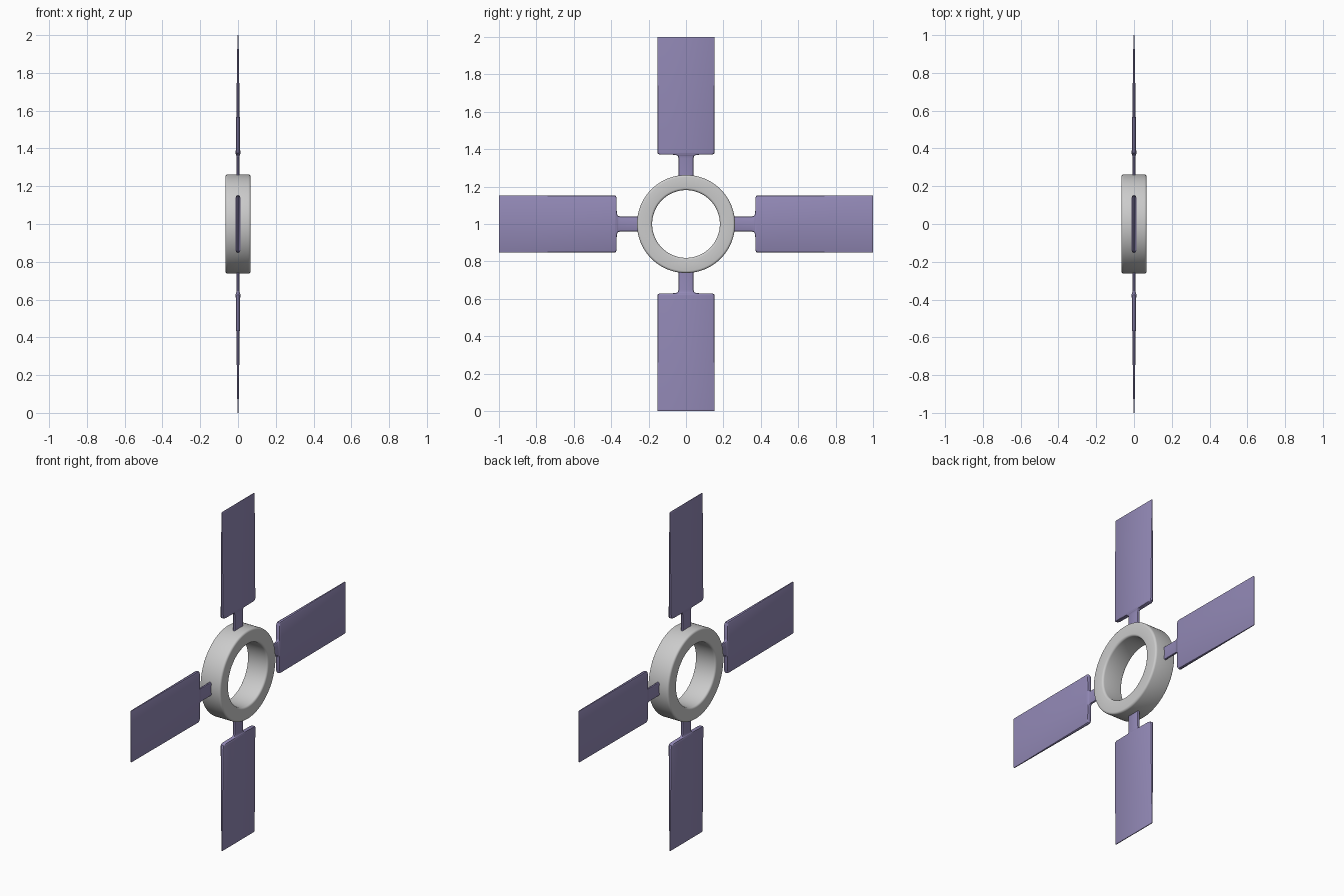
import bpy, bmesh, math
from mathutils import Vector

if "Cube" in bpy.data.objects:
    bpy.data.objects.remove(bpy.data.objects["Cube"])

purple = bpy.data.materials.new("purple")
purple.diffuse_color = (0.29, 0.25, 0.47, 1)
purple.use_nodes = True
purple.node_tree.nodes["Principled BSDF"].inputs["Base Color"].default_value = purple.diffuse_color


def loft(name, rings, close_path, mat=None):
    """Skin a list of equal-length closed point rings."""
    bm = bmesh.new()
    vs = [[bm.verts.new(p) for p in ring] for ring in rings]
    n = len(vs[0])
    for i in range(len(vs) if close_path else len(vs) - 1):
        a, b = vs[i], vs[(i + 1) % len(vs)]
        for j in range(n):
            k = (j + 1) % n
            bm.faces.new((a[j], a[k], b[k], b[j]))
    if not close_path:
        bm.faces.new(vs[0][::-1])
        bm.faces.new(vs[-1])
    bmesh.ops.recalc_face_normals(bm, faces=bm.faces)
    me = bpy.data.meshes.new(name)
    bm.to_mesh(me)
    bm.free()
    ob = bpy.data.objects.new(name, me)
    bpy.context.collection.objects.link(ob)
    if mat:
        me.materials.append(mat)
    bpy.ops.object.select_all(action='DESELECT')
    ob.select_set(True)
    bpy.context.view_layer.objects.active = ob
    bpy.ops.object.shade_smooth_by_angle(angle=math.radians(35))
    return ob


# Hub ring: rounded rectangle profile swept around the x axis
R_OUT, R_IN, HALF, BEV = 0.262, 0.181, 0.067, 0.012
profile = []
for q, (sx, sr) in enumerate([(1, 1), (-1, 1), (-1, -1), (1, -1)]):
    cx = sx * (HALF - BEV)
    cr = R_OUT - BEV if sr > 0 else R_IN + BEV
    for s in range(5):
        a = math.pi / 2 * (q + s / 4)
        profile.append((cx + BEV * math.cos(a), cr + BEV * math.sin(a)))
SEG = 96
rings = []
for i in range(SEG):
    a = math.tau * i / SEG
    rings.append([(x, r * math.sin(a), 1 + r * math.cos(a)) for x, r in profile])
loft("hub_ring", rings, True)

# Paddle: (radius, half width, half thickness) from neck to tapered tip
stations = [(0.25, 0.040, 0.008), (0.352, 0.040, 0.008), (0.362, 0.043, 0.009),
            (0.368, 0.050, 0.010), (0.370, 0.058, 0.011), (0.372, 0.143, 0.012),
            (0.375, 0.150, 0.012), (0.382, 0.153, 0.012), (0.992, 0.153, 0.003),
            (0.998, 0.152, 0.003), (1.0, 0.149, 0.002)]


def section(w, t):
    """Thin slab cross-section with rounded long edges."""
    pts = []
    for side in (1, -1):
        for s in range(5):
            a = -math.pi / 2 + math.pi * s / 4
            pts.append((side * t * math.sin(a), side * (w - t + t * math.cos(a))))
    return pts


names = ["top_paddle", "right_paddle", "bottom_paddle", "left_paddle"]
for i, name in enumerate(names):
    a = i * math.pi / 2
    c, s = round(math.cos(a)), round(math.sin(a))
    rings = [[(x, r * s + y * c, 1 + r * c - y * s) for x, y in section(w, t)]
             for r, w, t in stations]
    loft(name, rings, False, purple)
